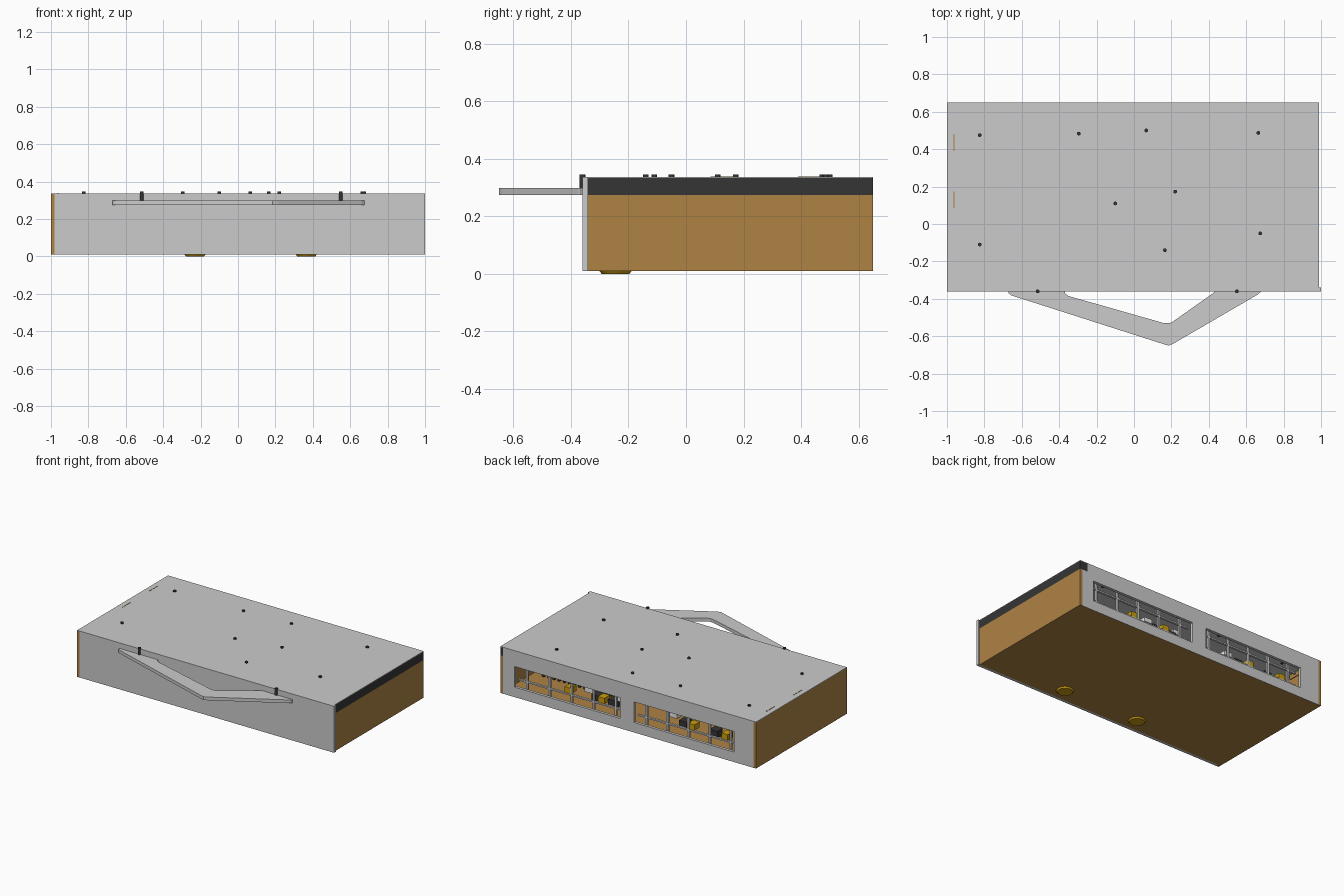
import bpy, bmesh, math

if "Cube" in bpy.data.objects:
    bpy.data.objects.remove(bpy.data.objects["Cube"])

def mat(name, r, g, b):
    m = bpy.data.materials.new(name)
    m.diffuse_color = (r, g, b, 1)
    m.use_nodes = True
    m.node_tree.nodes["Principled BSDF"].inputs["Base Color"].default_value = m.diffuse_color
    return m

GRAY = mat("light gray", 0.60, 0.60, 0.60)
WOOD = mat("ochre", 0.42, 0.225, 0.055)
BLACK = mat("charcoal", 0.036, 0.036, 0.036)
GOLD = mat("gold", 0.60, 0.34, 0.005)
WHITE = mat("white", 0.85, 0.85, 0.85)

def finish(name, bm, m):
    bmesh.ops.recalc_face_normals(bm, faces=bm.faces)
    me = bpy.data.meshes.new(name)
    bm.to_mesh(me)
    bm.free()
    me.materials.append(m)
    ob = bpy.data.objects.new(name, me)
    bpy.context.collection.objects.link(ob)
    return ob

def boxes(name, m, *ranges):
    """Each range is x0, x1, y0, y1, z0, z1."""
    bm = bmesh.new()
    for x0, x1, y0, y1, z0, z1 in ranges:
        for v in bmesh.ops.create_cube(bm, size=1)["verts"]:
            v.co.x = x0 if v.co.x < 0 else x1
            v.co.y = y0 if v.co.y < 0 else y1
            v.co.z = z0 if v.co.z < 0 else z1
    return finish(name, bm, m)

def discs(name, m, spots, r0, r1, z0, z1, n=20):
    bm = bmesh.new()
    for x, y in spots:
        vs = bmesh.ops.create_cone(bm, cap_ends=True, segments=n, radius1=r0,
                                   radius2=r1, depth=z1 - z0)["verts"]
        bmesh.ops.translate(bm, verts=vs, vec=(x, y, (z0 + z1) / 2))
    return finish(name, bm, m)

def prism(name, m, pts, z0, z1):
    bm = bmesh.new()
    f = bm.faces.new([bm.verts.new((x, y, z0)) for x, y in pts])
    ext = bmesh.ops.extrude_face_region(bm, geom=[f])["geom"]
    bmesh.ops.translate(bm, vec=(0, 0, z1 - z0),
                        verts=[g for g in ext if isinstance(g, bmesh.types.BMVert)])
    return finish(name, bm, m)

# case walls
boxes("bottom_panel", WOOD, (-0.98, 0.97, -0.34, 0.648, 0.01, 0.025))
boxes("left_wall", WOOD, (-1, -0.98, -0.36, 0.65, 0.01, 0.333))
boxes("right_wall", WOOD, (0.97, 0.99, -0.34, 0.65, 0.01, 0.275))
boxes("right_top_rail", BLACK, (0.93, 0.99, -0.34, 0.65, 0.275, 0.333))
boxes("front_panel", GRAY, (-0.98, 1.0, -0.36, -0.34, 0.01, 0.337))
boxes("top_panel", GRAY, (-1, 0.99, -0.36, 0.65, 0.333, 0.337))

# back panel with two window openings
WINDOWS = [(-0.83, -0.05), (0.06, 0.88)]
Z0, Z1 = 0.08, 0.225
YB = (0.63, 0.65)
boxes("back_panel", GRAY,
      (-0.98, 0.97, *YB, 0.01, Z0), (-0.98, 0.97, *YB, Z1, 0.333),
      (-0.98, WINDOWS[0][0], *YB, Z0, Z1),
      (WINDOWS[0][1], WINDOWS[1][0], *YB, Z0, Z1),
      (WINDOWS[1][1], 0.97, *YB, Z0, Z1))

# window bars, set back from the panel face
bars = []
for a, b in WINDOWS:
    bars.append((a, b, 0.59, 0.605, 0.11, 0.12))
    bars.append((a, b, 0.59, 0.605, 0.20, 0.21))
    for i in range(5):
        x = a + (b - a) * (0.08 + 0.21 * i)
        bars.append((x - 0.007, x + 0.007, 0.59, 0.605, 0.025, 0.333))
boxes("window_bars", GRAY, *bars)

# inner ribbed vents, plugs and sockets seen through the windows
boxes("inner_vent", BLACK, (0.35, 0.92, 0.27, 0.29, 0.025, 0.25),
      *[(0.36 + 0.04 * i, 0.375 + 0.04 * i, 0.29, 0.32, 0.025, 0.25) for i in range(14)])
boxes("upper_ribs", BLACK,
      *[(-0.9 + 0.04 * i, -0.88 + 0.04 * i, 0.2, 0.23, 0.14, 0.25) for i in range(18)])
boxes("sockets", BLACK,
      *[(x - 0.03, x + 0.03, 0.52, 0.58, 0.10, 0.15) for x in (-0.62, -0.38, 0.17, 0.3)])
boxes("plugs", GOLD,
      *[(x - 0.025, x + 0.025, 0.54, 0.6, 0.12, 0.16) for x in (-0.72, -0.46, 0.24, 0.5)])
boxes("connectors", WHITE,
      *[(x - 0.03, x + 0.03, 0.5, 0.57, 0.15, 0.18) for x in (-0.3, 0.12, 0.36)])

# bent handle on the front
prism("front_handle", GRAY, [
    (-0.67, -0.35), (-0.67, -0.37), (-0.655, -0.382), (0.16, -0.643), (0.185, -0.65),
    (0.21, -0.64), (0.66, -0.378), (0.675, -0.365), (0.675, -0.35), (0.43, -0.35),
    (0.43, -0.365), (0.21, -0.52), (0.19, -0.53), (0.16, -0.53), (-0.35, -0.385),
    (-0.37, -0.37), (-0.37, -0.35)], 0.275, 0.298)

# screw heads on top, handle pins at the front
discs("top_screws", BLACK, [
    (-0.825, 0.475), (-0.295, 0.483), (0.065, 0.50), (0.665, 0.487), (0.22, 0.173),
    (-0.10, 0.11), (-0.825, -0.11), (0.165, -0.14), (0.675, -0.05)],
    0.01, 0.01, 0.33, 0.346, 16)
discs("handle_pins", BLACK, [(-0.515, -0.36), (0.55, -0.36)], 0.01, 0.01, 0.295, 0.346, 16)

# round feet
discs("feet", GOLD, [(-0.23, -0.245), (0.365, -0.245)], 0.048, 0.058, 0, 0.012, 32)

# thin wall tabs poking through the top
boxes("wall_tabs", WOOD, *[(-0.964, -0.960, y - 0.045, y + 0.045, 0.30, 0.339)
                           for y in (0.13, 0.435)])
